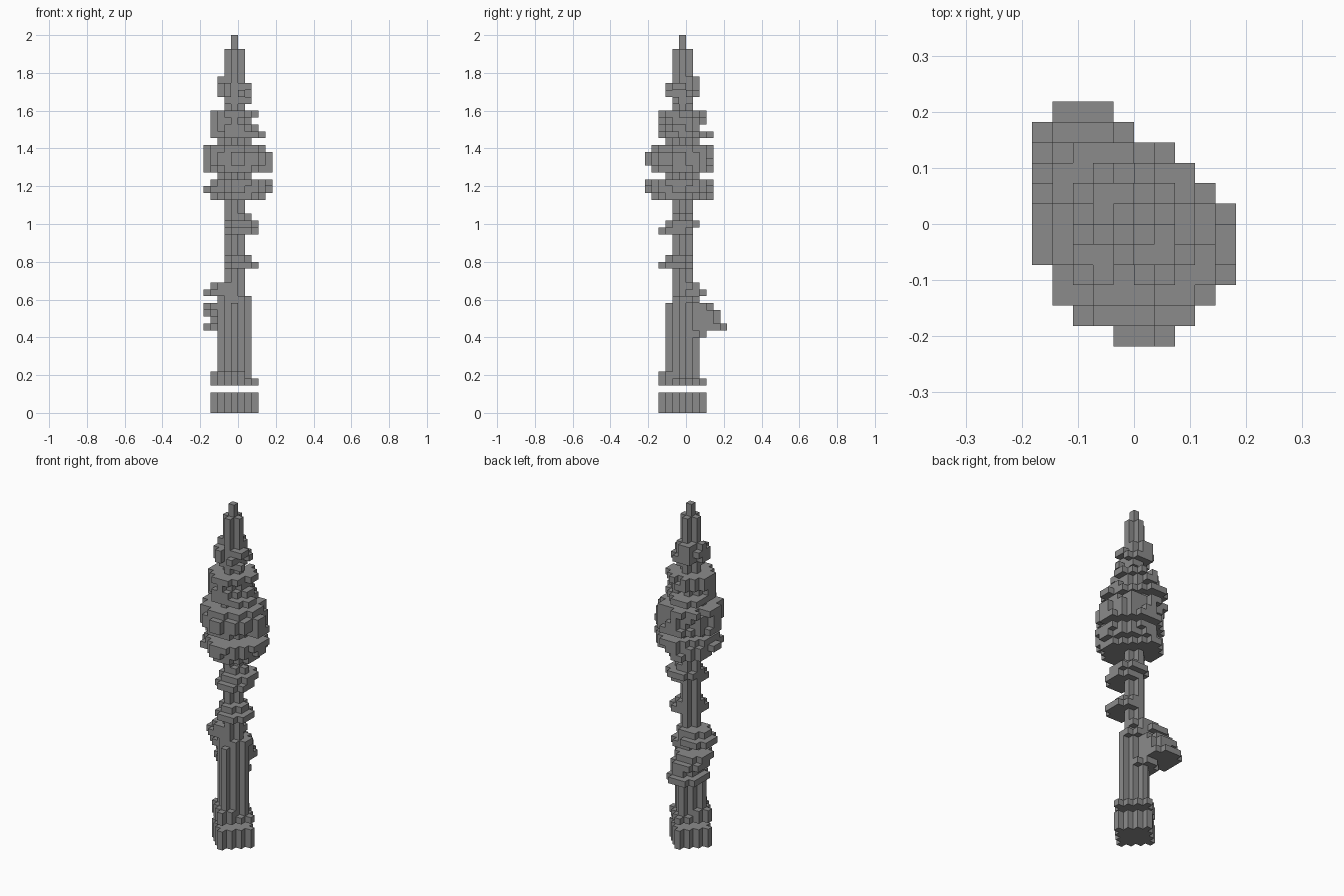
import bpy
import bmesh
import math
import random
from mathutils import Vector

random.seed(4)
UNIT = 2 / 55          # edge of one block
FILL = 0.895           # how far a disc fills its bounding box

cube = bpy.data.objects.get("Cube")
if cube:
    bpy.data.objects.remove(cube)

stone = bpy.data.materials.new("grey stone")
stone.use_nodes = True
grey = (0.26, 0.26, 0.26, 1)
stone.diffuse_color = grey
stone.node_tree.nodes["Principled BSDF"].inputs["Base Color"].default_value = grey

blocks = {}            # block position -> part name


def disc(part, bottom, top, left, right, front, back, chip=0):
    """Stack of blocky elliptical layers; chip removes a share of rim blocks."""
    mid_x, mid_y = (left + right) / 2, (front + back) / 2
    rad_x, rad_y = (right - left) / 2, (back - front) / 2
    for z in range(bottom, top):
        for x in range(left, right):
            for y in range(front, back):
                dist = ((x + 0.5 - mid_x) / rad_x) ** 2 + ((y + 0.5 - mid_y) / rad_y) ** 2
                worn = dist > 0.6 and random.random() < chip
                if dist <= FILL and not worn:
                    blocks.setdefault((x, y, z), part)


def column(part, bottom, top, reach):
    """Diamond column about the main axis, reach blocks beyond the centre one."""
    for z in range(bottom, top):
        for x in range(-reach, reach + 1):
            width = reach - abs(x)
            for y in range(-width, width + 1):
                blocks.setdefault((x - 1, y - 1, z), part)


# Base, collar, shaft and slim stem
column("base", 0, 3, 3)
column("collar", 4, 5, 3)
for x, y in ((-4, -1), (-3, -2), (-2, -3), (-1, -4), (0, -3), (-3, 0)):
    blocks[x, y, 5] = "collar"
column("shaft", 5, 16, 2)
disc("shaft", 16, 17, -3, 2, -2, 2)
column("stem", 16, 49, 1)

# Leaf reaching out to the back
for z, left, right, front, back in (
    (11, -3, 1, -1, 3), (12, -5, 0, 0, 6), (13, -4, 0, 0, 5), (14, -5, 0, 0, 5),
    (15, -5, 0, -1, 4), (17, -5, 0, -2, 3), (18, -4, 1, -2, 2),
):
    disc("back_leaf", z, z + 1, left, right, front, back)

# Two small leaves reaching out to the front
for z, right, front, back in (
    (21, 3, -4, 1), (22, 2, -3, 1), (26, 3, -4, 1), (27, 3, -3, 2), (28, 2, -2, 1),
):
    disc("front_leaf", z, z + 1, -2, right, front, back)

# Swollen head: round layers, with the lowest one made of two leaves
column("head", 34, 35, 2)
column("head", 39, 40, 2)
for bottom, top, left, right, front, back in (
    (31, 32, -3, 4, -5, 2), (31, 32, -4, 2, -3, 4),
    (32, 33, -5, 5, -6, 4), (33, 34, -4, 5, -6, 4),
    (35, 36, -5, 5, -5, 4), (36, 38, -5, 5, -6, 4), (38, 39, -5, 4, -5, 4),
):
    disc("head", bottom, top, left, right, front, back, chip=0.08)

# Upper bud, with a leaf to either side at its foot, and crown
for bottom, top, left, right, front, back in (
    (40, 41, -4, 3, -4, 3), (40, 41, -2, 4, -4, 1), (40, 41, -4, 1, -2, 4),
    (41, 42, -4, 3, -4, 2), (42, 43, -4, 2, -4, 3), (43, 44, -4, 3, -4, 3),
):
    disc("bud", bottom, top, left, right, front, back, chip=0.1)
for bottom, top, left, right, front, back in (
    (45, 46, -2, 2, -3, 1), (46, 48, -3, 2, -3, 2), (48, 49, -3, 1, -2, 2),
):
    disc("crown", bottom, top, left, right, front, back, chip=0.3)

# Spire
column("spire", 49, 53, 1)
column("spire", 53, 55, 0)


def build(part):
    """Make a mesh from the exposed block faces of one part."""
    bm = bmesh.new()
    for cell, owner in blocks.items():
        if owner != part:
            continue
        centre = Vector(cell) + Vector((0.5, 0.5, 0.5))
        for axis in range(3):
            for sign in (-1, 1):
                normal = Vector((0, 0, 0))
                normal[axis] = sign
                neighbour = tuple(int(c + n) for c, n in zip(cell, normal))
                if neighbour in blocks:
                    continue
                u = Vector((0, 0, 0))
                u[(axis + 1) % 3] = 0.5
                v = normal.cross(u)
                mid = centre + normal / 2
                corners = (mid - u - v, mid + u - v, mid + u + v, mid - u + v)
                bm.faces.new([bm.verts.new(c * UNIT) for c in corners])
    bmesh.ops.remove_doubles(bm, verts=bm.verts, dist=UNIT / 100)
    bmesh.ops.dissolve_limit(bm, angle_limit=math.radians(1), verts=bm.verts, edges=bm.edges)
    mesh = bpy.data.meshes.new(part)
    bm.to_mesh(mesh)
    bm.free()
    mesh.materials.append(stone)
    bpy.context.collection.objects.link(bpy.data.objects.new(part, mesh))


for name in sorted(set(blocks.values())):
    build(name)
